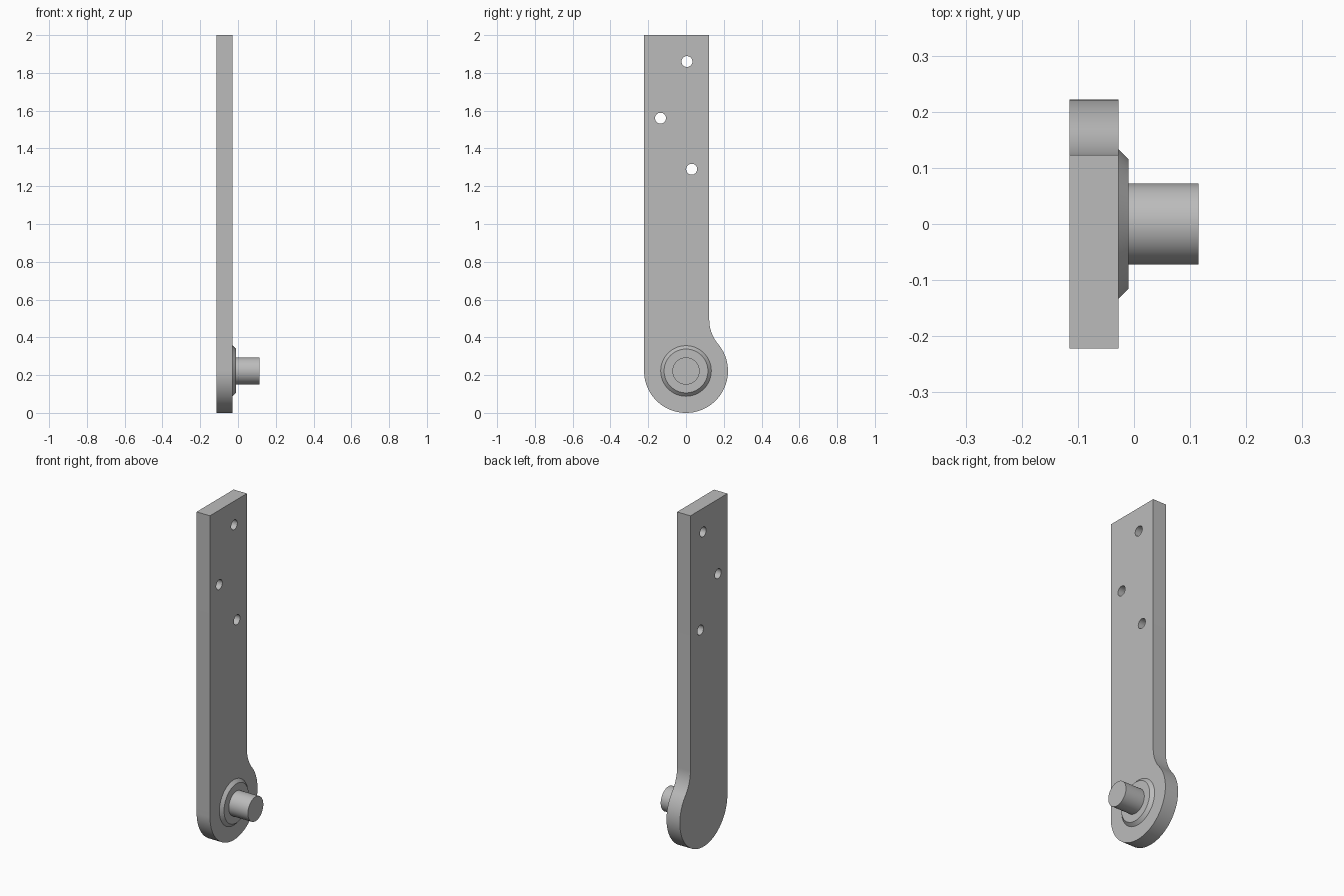
import bpy, bmesh, math
from mathutils import Matrix

cube = bpy.data.objects.get("Cube")
if cube:
    bpy.data.objects.remove(cube, do_unlink=True)

steel = bpy.data.materials.new("plain_grey")
steel.use_nodes = True
GREY = (0.5, 0.5, 0.5, 1)
steel.diffuse_color = GREY
steel.node_tree.nodes["Principled BSDF"].inputs["Base Color"].default_value = GREY

BACK, FACE, BOSS, TIP = -0.115, -0.028, -0.01, 0.115   # layers along x
R = 0.222                                              # rounded end radius = pivot height
EDGE, TOP, FILLET = 0.123, 2.0, 0.2


def finish(name, bm):
    bmesh.ops.recalc_face_normals(bm, faces=bm.faces)
    mesh = bpy.data.meshes.new(name)
    bm.to_mesh(mesh)
    bm.free()
    mesh.materials.append(steel)
    obj = bpy.data.objects.new(name, mesh)
    bpy.context.collection.objects.link(obj)
    return obj


def round_part(name, y, z, x0, x1, r0, r1, segments=64):
    """Cylinder or cone lying along x."""
    bm = bmesh.new()
    place = Matrix.Translation(((x0 + x1) / 2, y, z)) @ Matrix.Rotation(math.pi / 2, 4, 'Y')
    bmesh.ops.create_cone(bm, cap_ends=True, segments=segments, radius1=r0, radius2=r1,
                          depth=x1 - x0, matrix=place)
    return finish(name, bm)


def arc(cy, cz, r, a0, a1, n):
    return [(cy + r * math.cos(a0 + (a1 - a0) * i / n),
             cz + r * math.sin(a0 + (a1 - a0) * i / n)) for i in range(n + 1)]


# Plate outline: straight bar, rounded lower end, concave fillet into the offset edge
fy = EDGE + FILLET
fz = R + math.sqrt((R + FILLET) ** 2 - fy ** 2)
tangent = math.atan2(fz - R, fy)
outline = [(EDGE, TOP), (-R, TOP)]
outline += arc(0, R, R, math.pi, 2 * math.pi + tangent, 64)
outline += arc(fy, fz, FILLET, math.pi + tangent, math.pi, 16)

bm = bmesh.new()
face = bm.faces.new([bm.verts.new((BACK, y, z)) for y, z in outline])
side = bmesh.ops.extrude_face_region(bm, geom=[face], use_keep_orig=True)
bmesh.ops.translate(bm, vec=(FACE - BACK, 0, 0),
                    verts=[v for v in side["geom"] if isinstance(v, bmesh.types.BMVert)])
plate = finish("plate", bm)

# Three through holes
cutters = []
for y, z in [(0.005, 1.86), (-0.135, 1.56), (0.03, 1.29)]:
    cutter = round_part("hole_cutter", y, z, BACK - 0.05, FACE + 0.05, 0.029, 0.029, 32)
    cutter.hide_render = True
    cutters.append(cutter)
    mod = plate.modifiers.new("hole", 'BOOLEAN')
    mod.operation, mod.solver, mod.object = 'DIFFERENCE', 'EXACT', cutter
bpy.context.view_layer.objects.active = plate
for mod in list(plate.modifiers):
    bpy.ops.object.modifier_apply(modifier=mod.name)
for cutter in cutters:
    bpy.data.objects.remove(cutter, do_unlink=True)

# Chamfered boss and pivot pin
boss = round_part("boss", 0, R, FACE, BOSS, 0.134, 0.116)
pin = round_part("pivot_pin", 0, R, BOSS, TIP, 0.072, 0.072)

bpy.ops.object.select_all(action='DESELECT')
for obj in (plate, boss, pin):
    obj.select_set(True)
bpy.ops.object.shade_smooth_by_angle(angle=math.radians(30))
